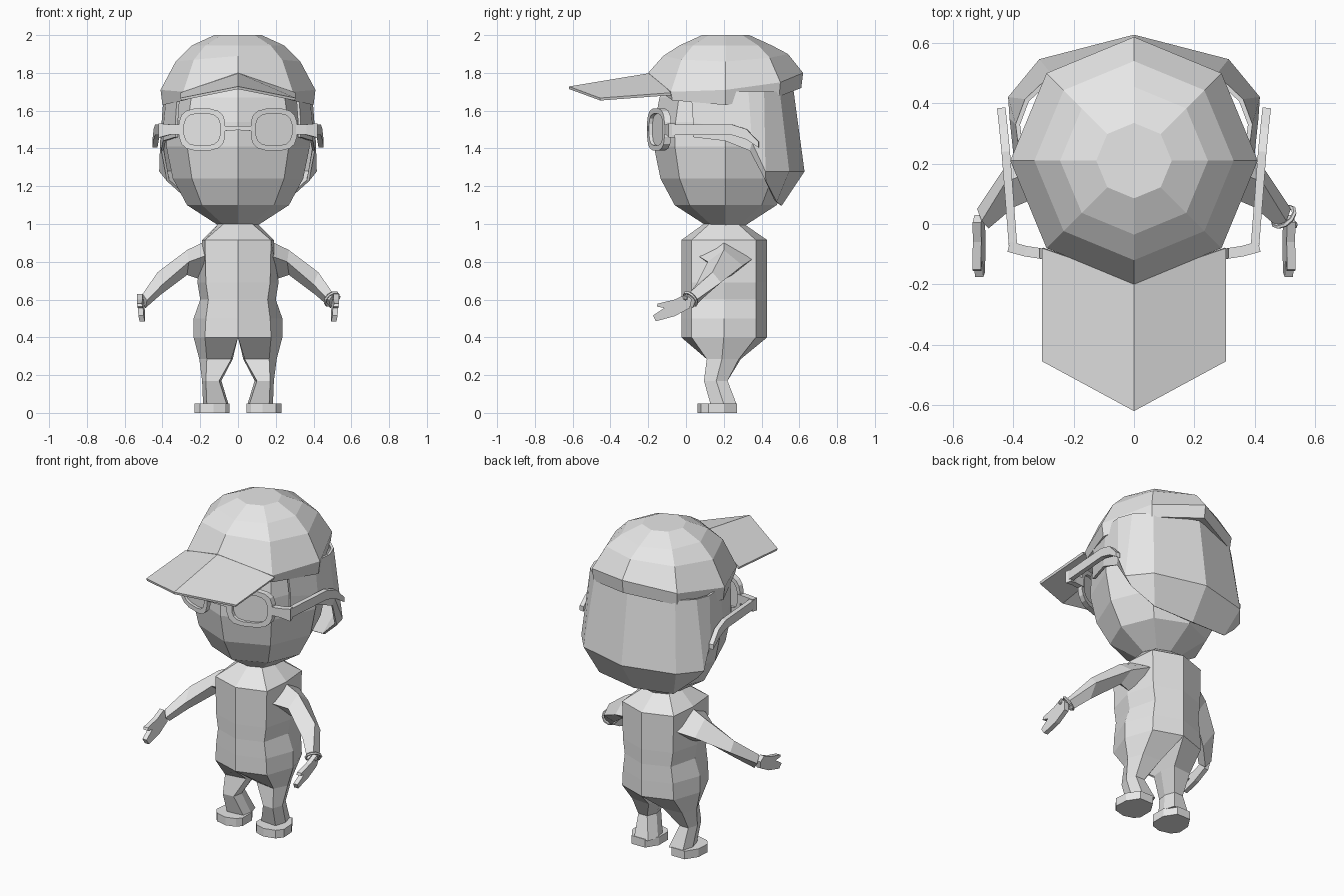
import bpy, bmesh, math
from mathutils import Vector

if "Cube" in bpy.data.objects:
    bpy.data.objects.remove(bpy.data.objects["Cube"])

grey = bpy.data.materials.new("plain_grey")
grey.diffuse_color = (0.8, 0.8, 0.8, 1)
grey.use_nodes = True
grey.node_tree.nodes["Principled BSDF"].inputs["Base Color"].default_value = grey.diffuse_color


def make(name, verts, faces, mirror=False, thick=0.0, offset=-1):
    """Mesh object with clean normals, optional thickness and x mirror."""
    me = bpy.data.meshes.new(name)
    me.from_pydata(verts, [], faces)
    bm = bmesh.new()
    bm.from_mesh(me)
    bmesh.ops.recalc_face_normals(bm, faces=bm.faces)
    bm.to_mesh(me)
    bm.free()
    me.materials.append(grey)
    ob = bpy.data.objects.new(name, me)
    bpy.context.collection.objects.link(ob)
    if mirror:
        ob.modifiers.new("Mirror", 'MIRROR').merge_threshold = 0.0005
    if thick:
        s = ob.modifiers.new("Solidify", 'SOLIDIFY')
        s.thickness, s.offset = thick, offset
    return ob


def loft(name, rings, caps=True, mirror=False, loop=False):
    """Skin a list of closed rings with equal point counts."""
    n = len(rings[0])
    verts = [p for r in rings for p in r]
    faces = []
    for i in range(len(rings) if loop else len(rings) - 1):
        a, b = i * n, (i + 1) % len(rings) * n
        faces += [(a + j, a + (j + 1) % n, b + (j + 1) % n, b + j) for j in range(n)]
    if caps and not loop:
        faces += [tuple(range(n)), tuple(range(len(verts) - n, len(verts)))]
    return make(name, verts, faces, mirror)


def strip(name, rows, mirror=False, thick=0.0, offset=-1):
    """Open grid of faces from rows of points."""
    n = len(rows[0])
    faces = [(i * n + j, i * n + j + 1, (i + 1) * n + j + 1, (i + 1) * n + j)
             for i in range(len(rows) - 1) for j in range(n - 1)]
    return make(name, [p for r in rows for p in r], faces, mirror, thick, offset)


def octagon(r, zs, cy=0.21):
    """Eight points, first at the front; zs gives heights front to back."""
    return [(r * math.sin(k * math.pi / 4), cy - r * math.cos(k * math.pi / 4),
             zs[min(k, 8 - k)]) for k in range(8)]


# head
loft("head", [octagon(r, [z] * 5) for r, z in
              [(.10, .99), (.27, 1.10), (.345, 1.24), (.38, 1.41),
               (.375, 1.54), (.35, 1.67), (.28, 1.80)]])

# cap crown with its rim band and hollow underside
loft("cap_crown", [
    octagon(.125, [2.0] * 5),
    octagon(.245, [1.945] * 5),
    octagon(.33, [1.89, 1.87, 1.86, 1.88, 1.90]),
    octagon(.41, [1.80, 1.70, 1.71, 1.75, 1.80]),
    octagon(.40, [1.74, 1.655, 1.63, 1.675, 1.72]),
    octagon(.335, [1.74, 1.67, 1.65, 1.69, 1.73])])

# cap brim, ridged along the middle
strip("cap_brim", [
    [(-.305, -.08, 1.695), (0, -.185, 1.80), (.305, -.08, 1.695)],
    [(-.305, -.455, 1.667), (0, -.62, 1.728), (.305, -.455, 1.667)]], thick=.014)

# hair: sideburns joined to a flared back
strip("hair", [
    [(.315, .03, 1.68), (.37, .21, 1.70), (.385, .33, 1.70), (.355, .41, 1.70),
     (.27, .49, 1.70), (0, .56, 1.72)],
    [(.325, .04, 1.54), (.39, .21, 1.50), (.405, .35, 1.43), (.41, .42, 1.28),
     (.31, .54, 1.28), (0, .62, 1.28)],
    [(.325, .04, 1.46), (.39, .21, 1.44), (.40, .34, 1.39), (.37, .42, 1.23),
     (.25, .475, 1.12), (0, .50, 1.10)]], mirror=True, thick=.015, offset=0)


# torso
def torso_ring(z, xc, xs):
    right = [(0, -.025, z), (xc, .03, z), (xs, .2, z), (xc, .37, z), (0, .43, z)]
    return right + [(-x, y, h) for x, y, h in right[3:0:-1]]


loft("torso", [octagon(.10, [1.005] * 5, .2),
               torso_ring(.915, .175, .19), torso_ring(.69, .17, .215),
               torso_ring(.60, .157, .20), torso_ring(.50, .17, .235),
               torso_ring(.40, .175, .235)])

# arms: each section lists top, front, bottom, back
loft("arm", [
    [(.14, .20, .925), (.15, .05, .84), (.15, .20, .69), (.15, .36, .82)],
    [(.27, .20, .862), (.26, .115, .80), (.27, .21, .73), (.27, .30, .78)],
    [(.425, .14, .745), (.40, .055, .68), (.41, .11, .625), (.43, .185, .69)],
    [(.505, .01, .63), (.482, -.015, .595), (.49, .035, .555), (.52, .05, .595)]],
    mirror=True)

# hands: flat mitten outline with a thumb
outline = [(.03, .60), (.005, .63), (-.06, .60), (-.15, .578), (-.155, .563),
           (-.115, .555), (-.175, .515), (-.16, .485), (-.06, .512), (.02, .555)]
loft("hand", [[(.51 - .06 * y + .16 * (z - .56) + dx, y, z) for y, z in outline]
              for dx in (-.014, .014)], mirror=True)

# legs from hip to ankle
hip = [(0, -.025), (.175, .03), (.235, .2), (.175, .37), (0, .43), (0, .2)]
thigh = [(.035, .13), (.165, .11), (.205, .19), (.17, .28), (.05, .29), (.028, .2)]
knee = [(.10, .10), (.17, .095), (.19, .16), (.17, .22), (.11, .22), (.088, .16)]
ankle = [(.06, .14), (.165, .13), (.185, .2), (.165, .268), (.07, .268), (.05, .2)]
loft("leg", [[(x, y, z) for x, y in sec] for sec, z in
             [(hip, .40), (thigh, .285), (knee, .17), (ankle, .045)]], mirror=True)

# feet
sole = [(.07, .08), (.13, .062), (.20, .08), (.23, .12), (.225, .20),
        (.18, .27), (.09, .27), (.045, .20), (.045, .11)]
loft("foot", [[(x, y, z) for x, y in sole] for z in (0, .05)], mirror=True)


# glasses: rims follow the slant of the face
def rim_y(x):
    return -.205 + .375 * (x - .07)


def rim_loop(a, b, dy, n=16):
    pts = []
    for k in range(n):
        c, s = math.cos((k + .5) * math.tau / n), math.sin((k + .5) * math.tau / n)
        x = .19 + a * math.copysign(abs(c) ** .65, c)
        pts.append((x, rim_y(x) + dy, 1.50 + b * math.copysign(abs(s) ** .65, s)))
    return pts


loft("glasses_rim", [rim_loop(.124, .112, 0), rim_loop(.096, .085, 0),
                     rim_loop(.096, .085, .035), rim_loop(.124, .112, .035)],
     mirror=True, loop=True)
lens = rim_loop(.10, .089, .018)
make("glasses_lens", lens, [tuple(range(len(lens)))], mirror=True)


def bar(name, pts, width, heights, mirror=True):
    """Flat bar through pts; width runs along x or y, height along z."""
    rings = []
    for i, p in enumerate(pts):
        d = Vector(pts[min(i + 1, len(pts) - 1)]) - Vector(pts[max(i - 1, 0)])
        side = Vector((d.y, -d.x, 0)).normalized() * width / 2
        up = Vector((0, 0, heights[i] / 2))
        p = Vector(p)
        rings.append([tuple(p + side + up), tuple(p - side + up),
                      tuple(p - side - up), tuple(p + side - up)])
    return loft(name, rings, mirror=mirror)


bar("glasses_bridge", [(-.085, -.19, 1.505), (0, -.197, 1.508), (.085, -.19, 1.505)],
    .02, [.025, .022, .025], mirror=False)
bar("glasses_hinge", [(.295, -.10, 1.50), (.36, -.09, 1.50), (.415, -.075, 1.495)],
    .035, [.05, .055, .075])
bar("glasses_temple", [(.40, -.085, 1.50), (.425, .24, 1.50), (.433, .32, 1.475),
                       (.440, .385, 1.42)], .028, [.055, .055, .055, .03])

# bracelet with a small charm on one wrist
axis = Vector((.085, -.10, -.095))
spin = axis.to_track_quat('Z', 'Y')
mid = Vector((.496, .024, .603))
tube = []
for k in range(10):
    a = k * math.tau / 10
    ring = []
    for j in range(5):
        b = j * math.tau / 5
        r = .042 + .008 * math.cos(b)
        ring.append(tuple(mid + spin @ Vector(
            (r * math.cos(a), r * math.sin(a), .008 * math.sin(b)))))
    tube.append(ring)
loft("bracelet", tube, loop=True)
bm = bmesh.new()
bmesh.ops.create_icosphere(bm, subdivisions=1, radius=.016)
bmesh.ops.translate(bm, verts=bm.verts, vec=(.528, -.003, .61))
charm = make("bracelet_charm", [], [])
bm.to_mesh(charm.data)
bm.free()
